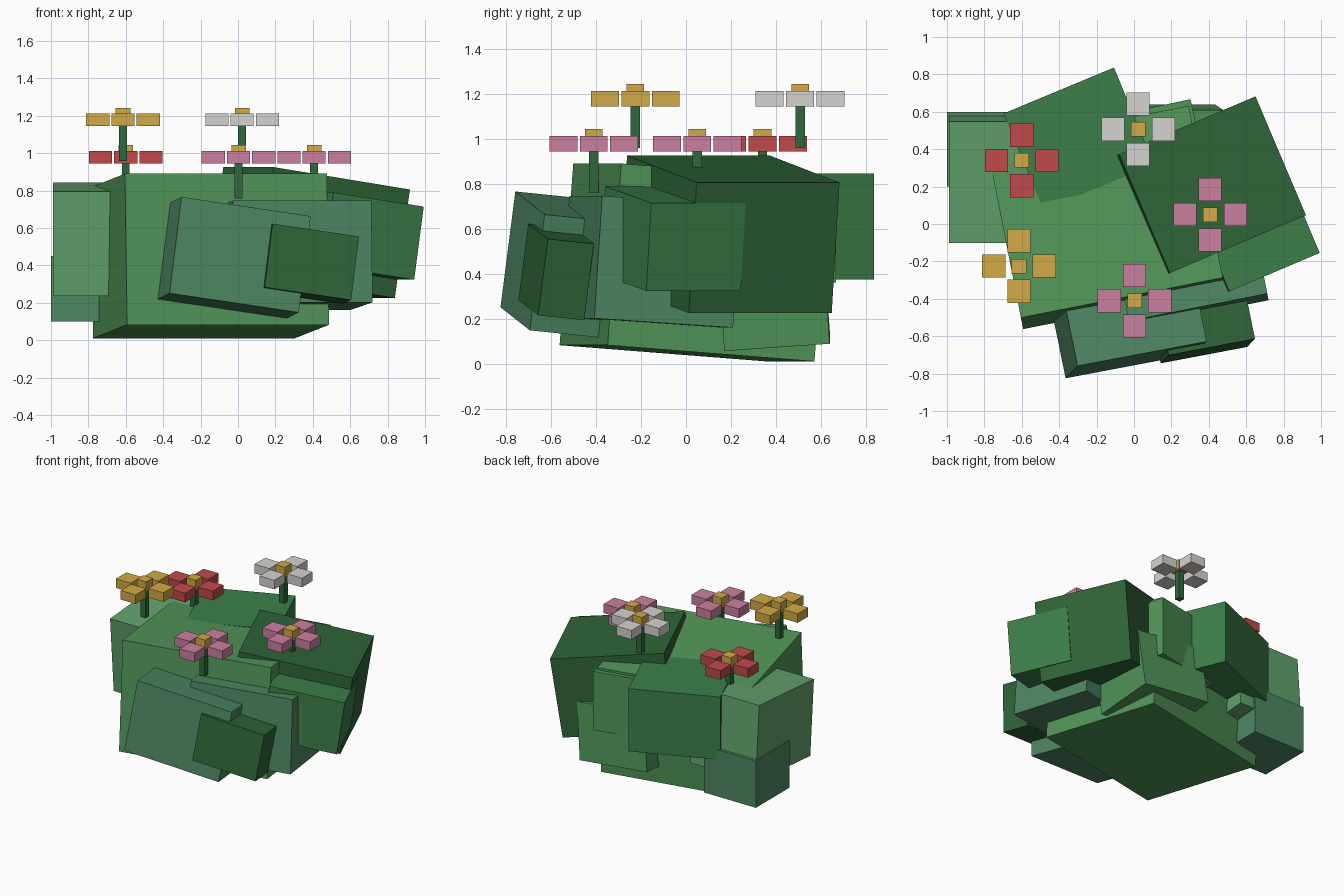
import bpy
from math import radians, cos, sin, pi

if "Cube" in bpy.data.objects:
    bpy.data.objects.remove(bpy.data.objects["Cube"])


def material(name, hexcol):
    def lin(c):
        c /= 255
        return c / 12.92 if c <= 0.04045 else ((c + 0.055) / 1.055) ** 2.4
    m = bpy.data.materials.new(name)
    m.diffuse_color = (*[lin(int(hexcol[i:i + 2], 16)) for i in (0, 2, 4)], 1)
    m.use_nodes = True
    m.node_tree.nodes["Principled BSDF"].inputs["Base Color"].default_value = m.diffuse_color
    return m


MATS = {n: material(n, h) for n, h in {
    "leaf": "529658", "leaf_dark": "2f6538", "leaf_mid": "3c7f49",
    "leaf_light": "62a16c", "leaf_teal": "4e8762", "stem": "2e6a3c",
    "red": "c04a4a", "pink": "cb80a0", "white": "d6d4cf", "yellow": "d2aa46"}.items()}


def box(name, mat, centre, size, rot=(0, 0, 0)):
    bpy.ops.mesh.primitive_cube_add(size=1, location=centre,
                                    rotation=[radians(a) for a in rot])
    ob = bpy.context.object
    ob.name = name
    ob.scale = size
    ob.data.materials.append(MATS[mat])
    return ob


# Foliage: overlapping, slightly tilted blocks
foliage = [
    ("main", "leaf", (-.15, .035, .45), (1.10, .94, .81), (-4.4, 0, 11.2)),
    ("right_top", "leaf_dark", (.38, .193, .575), (.80, .69, .587), (0, 8.6, 23)),
    ("back_left", "leaf_mid", (-.295, .455, .61), (.64, .56, .47), (0, 0, 22.6)),
    ("left", "leaf_light", (-.72, .245, .54), (.54, .65, .56), (4.4, 0, 0)),
    ("left_low", "leaf_teal", (-.785, .40, .275), (.43, .40, .35), (0, 0, 0)),
    ("front", "leaf_teal", (-.02, -.572, .441), (.71, .317, .523), (-5.8, 8.3, 10.7)),
    ("front_small", "leaf_dark", (.374, -.577, .408), (.475, .21, .345), (-5.8, 8.3, 10.7)),
    ("front_right", "leaf_teal", (.285, -.155, .453), (.755, .63, .545), (-3.8, 0, 11.2)),
    ("right", "leaf_mid", (.637, -.058, .556), (.53, .456, .395), (0, 8.1, 23)),
    ("back", "leaf", (.08, .39, .58), (.55, .45, .44), (0, 0, 12)),
    ("back_low", "leaf", (.175, .39, .31), (.56, .47, .42), (4, 6, 0)),
]
for name, mat, c, s, r in foliage:
    box("foliage_" + name, mat, c, s, r)

# Flowers: stem, four petals and a raised centre
flowers = [
    ("red", -.60, .34, .978), ("yellow", -.615, -.225, 1.178),
    ("white", .022, .507, 1.178), ("pink", .003, -.41, .978),
    ("pink", .407, .05, .978),
]
for i, (col, x, y, z) in enumerate(flowers, 1):
    box(f"flower_{i}_stem", "stem", (x, y, z - .11), (.042, .042, .22))
    box(f"flower_{i}_centre", "yellow", (x, y, z + .027), (.078, .078, .075))
    for k in range(4):
        a = k * pi / 2
        box(f"flower_{i}_petal_{k + 1}", col,
            (x + .135 * cos(a), y + .135 * sin(a), z), (.124, .124, .068))
